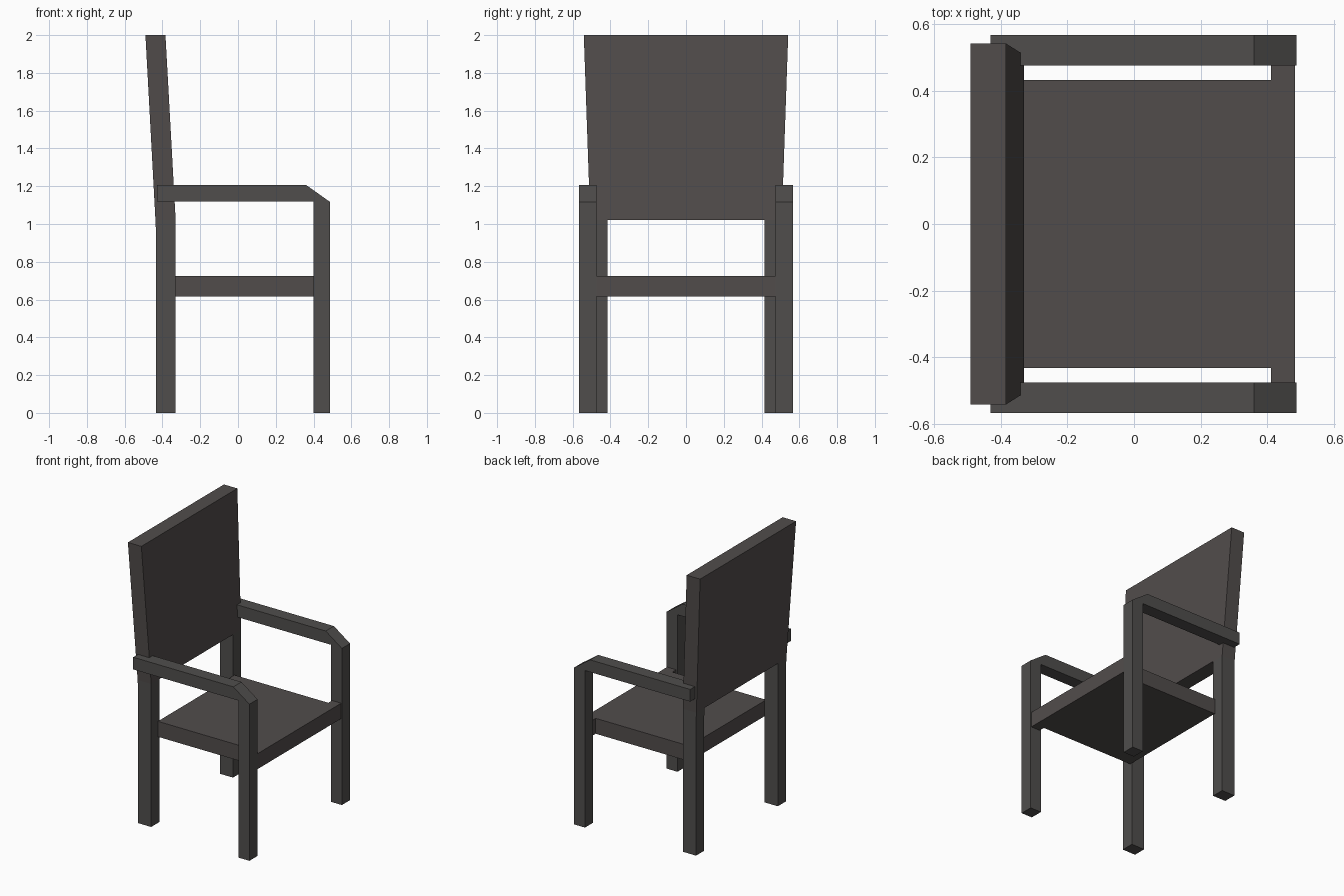
import bpy, bmesh

if "Cube" in bpy.data.objects:
    bpy.data.objects.remove(bpy.data.objects["Cube"])


def material(name, rgb):
    m = bpy.data.materials.new(name)
    m.diffuse_color = (*rgb, 1)
    m.use_nodes = True
    m.node_tree.nodes["Principled BSDF"].inputs["Base Color"].default_value = m.diffuse_color
    return m


wood = material("dark grey wood", (0.080, 0.076, 0.073))
cloth = material("dark warm grey", (0.083, 0.073, 0.071))


def finish(bm, name, mat):
    bmesh.ops.recalc_face_normals(bm, faces=bm.faces)
    me = bpy.data.meshes.new(name)
    bm.to_mesh(me)
    bm.free()
    me.materials.append(mat)
    ob = bpy.data.objects.new(name, me)
    bpy.context.collection.objects.link(ob)
    return ob


def loft(name, rings, mat):
    """Stack of rectangles (z, x0, x1, y0, y1) joined into one solid."""
    bm = bmesh.new()
    loops = [[bm.verts.new(p) for p in
              ((x0, y0, z), (x1, y0, z), (x1, y1, z), (x0, y1, z))]
             for z, x0, x1, y0, y1 in rings]
    for a, b in zip(loops, loops[1:]):
        for i in range(4):
            j = (i + 1) % 4
            bm.faces.new((a[i], a[j], b[j], b[i]))
    bm.faces.new(loops[0])
    bm.faces.new(loops[-1])
    return finish(bm, name, mat)


def prism(name, pts, axis, lo, hi, mat):
    """Extrude a profile: axis 'y' takes (x, z) points, axis 'z' takes (x, y)."""
    bm = bmesh.new()
    put = (lambda p, d: (p[0], d, p[1])) if axis == 'y' else (lambda p, d: (p[0], p[1], d))
    a = [bm.verts.new(put(p, lo)) for p in pts]
    b = [bm.verts.new(put(p, hi)) for p in pts]
    for i in range(len(pts)):
        j = (i + 1) % len(pts)
        bm.faces.new((a[i], a[j], b[j], b[i]))
    bm.faces.new(a)
    bm.faces.new(b)
    return finish(bm, name, mat)


# Seat: slab with a wider front rail reaching the front legs
seat_outline = [(-0.33, -0.432), (0.41, -0.432), (0.41, -0.475), (0.482, -0.475),
                (0.482, 0.475), (0.41, 0.475), (0.41, 0.432), (-0.33, 0.432)]
prism("seat", seat_outline, 'z', 0.615, 0.725, cloth)

# Backrest: flaring panel that leans back
loft("backrest", [(1.02, -0.437, -0.33, -0.507, 0.507),
                  (2.0, -0.49, -0.384, -0.541, 0.541)], cloth)

# Front leg and armrest share one bent profile with a cut corner
arm_profile = [(0.40, 0), (0.487, 0), (0.487, 1.117), (0.36, 1.207),
               (-0.43, 1.207), (-0.43, 1.12), (0.40, 1.12)]
for side, s in (("right", -1), ("left", 1)):
    lo, hi = sorted((s * 0.475, s * 0.567))
    prism("front_leg_and_arm_" + side, arm_profile, 'y', lo, hi, wood)
    lo, hi = sorted((s * 0.415, s * 0.507))
    loft("back_leg_" + side, [(0, -0.434, -0.33, lo, hi),
                              (0.95, -0.434, -0.33, lo, hi),
                              (1.02, -0.437, -0.33, lo, hi)], wood)
